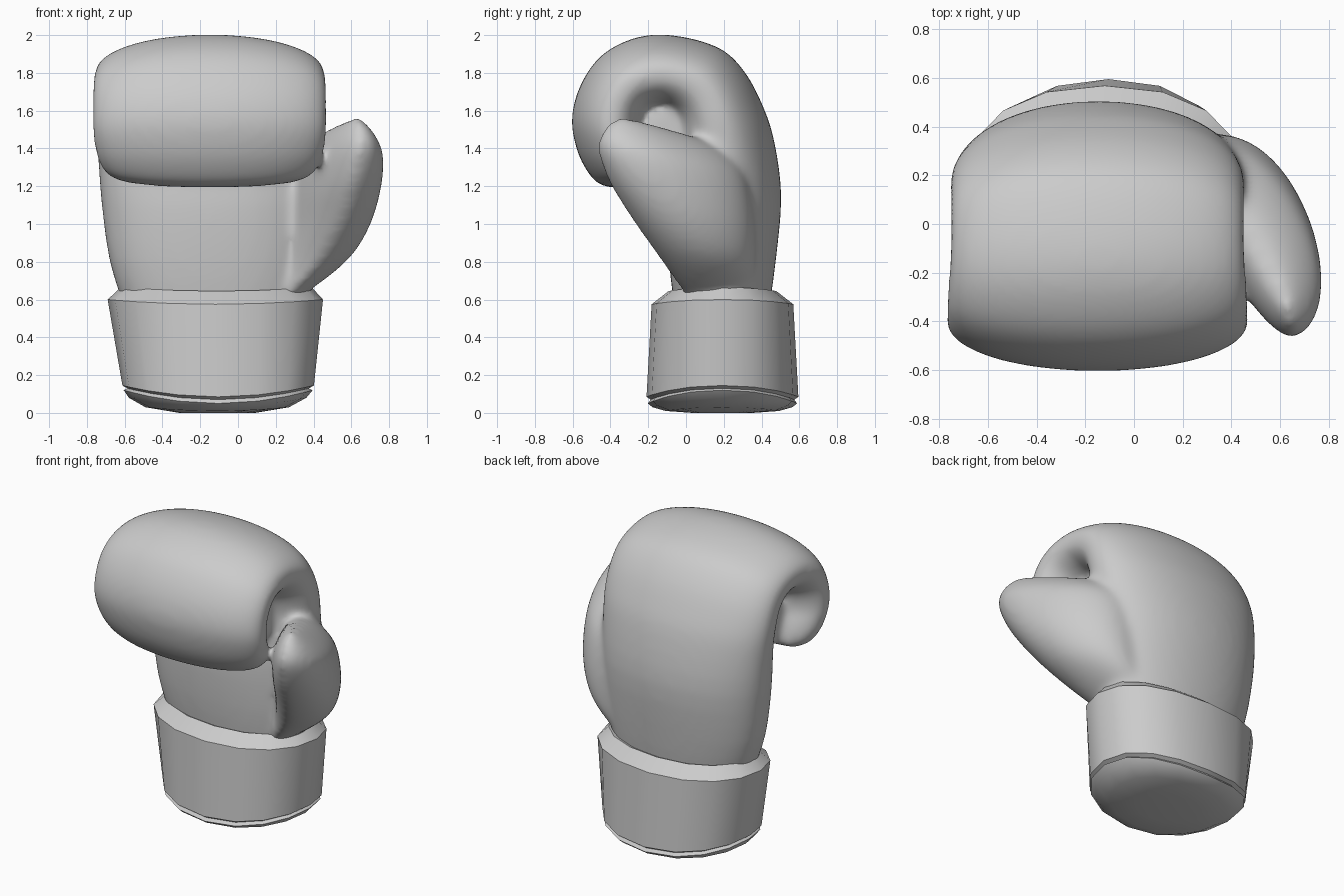
import bpy, bmesh, math
from mathutils import Vector

if "Cube" in bpy.data.objects:
    bpy.data.objects.remove(bpy.data.objects["Cube"])


def oval(n, upper, lower):
    """Unit superellipse points with separate roundness above and below."""
    pts = []
    for i in range(n):
        a = 2 * math.pi * i / n
        c, s = math.cos(a), math.sin(a)
        p = 2 / (upper if s >= 0 else lower)
        pts.append((math.copysign(abs(c) ** p, c), math.copysign(abs(s) ** p, s)))
    return pts


def refine(rows, steps):
    """Smooth in-between rows (Catmull-Rom)."""
    out = []
    for i in range(len(rows) - 1):
        p0, p1, p2 = rows[max(i - 1, 0)], rows[i], rows[i + 1]
        p3 = rows[min(i + 2, len(rows) - 1)]
        for k in range(steps):
            t = k / steps
            out.append([.5 * (2 * b + (c - a) * t + (2 * a - 5 * b + 4 * c - d) * t * t
                              + (3 * b - a - 3 * c + d) * t ** 3)
                        for a, b, c, d in zip(p0, p1, p2, p3)])
    return out + [rows[-1]]


def loft(bm, rings):
    """Skin a list of point rings and close both ends."""
    loops = [[bm.verts.new(p) for p in ring] for ring in rings]
    n = len(loops[0])
    for a, b in zip(loops, loops[1:]):
        for i in range(n):
            j = (i + 1) % n
            bm.faces.new((a[i], a[j], b[j], b[i]))
    bm.faces.new(loops[0][::-1])
    bm.faces.new(loops[-1])


def make_object(name, bm):
    bmesh.ops.recalc_face_normals(bm, faces=bm.faces[:])
    mesh = bpy.data.meshes.new(name)
    bm.to_mesh(mesh)
    bm.free()
    obj = bpy.data.objects.new(name, mesh)
    bpy.context.collection.objects.link(obj)
    return obj


def section(center, u, v, shape):
    return [center + u * a + v * b for a, b in shape]


# Padded hand: outer y, z, inner y, z, centre x, half width along the curl
hand = [
    (.44, .55, -.06, .55, -.12, .48),
    (.475, .80, -.09, .80, -.135, .545),
    (.505, 1.15, -.10, 1.10, -.145, .58),
    (.465, 1.45, -.07, 1.36, -.15, .595),
    (.405, 1.63, -.06, 1.47, -.15, .605),
    (.315, 1.80, -.07, 1.54, -.15, .605),
    (.19, 1.925, -.10, 1.58, -.15, .605),
    (-.01, 1.99, -.14, 1.60, -.15, .605),
    (-.20, 2.0, -.17, 1.59, -.15, .61),
    (-.36, 1.95, -.19, 1.58, -.15, .615),
    (-.48, 1.86, -.20, 1.56, -.15, .62),
    (-.57, 1.71, -.205, 1.53, -.15, .62),
    (-.605, 1.55, -.20, 1.47, -.15, .62),
    (-.58, 1.40, -.17, 1.42, -.15, .61),
    (-.53, 1.29, -.15, 1.38, -.15, .59),
    (-.46, 1.21, -.13, 1.33, -.15, .55),
    (-.36, 1.19, -.11, 1.29, -.15, .48),
]
# Thumb: front end xyz, back end xyz, outer thickness, inner thickness
thumb = [
    (.22, .02, .58, .12, .32, .56, .08, .03),
    (.38, -.07, .72, .18, .34, .68, .17, .08),
    (.51, -.16, .86, .22, .34, .80, .23, .12),
    (.59, -.28, 1.03, .25, .34, .95, .26, .13),
    (.64, -.40, 1.22, .27, .33, 1.10, .265, .13),
    (.67, -.46, 1.38, .29, .30, 1.24, .24, .12),
    (.67, -.45, 1.47, .31, .25, 1.33, .185, .10),
    (.65, -.40, 1.54, .34, .18, 1.40, .11, .06),
    (.63, -.34, 1.57, .38, .11, 1.44, .04, .02),
]
bm = bmesh.new()
shape = oval(48, 2.05, 2.3)
loft(bm, [section(Vector((x, (oy + iy) / 2, (oz + iz) / 2)), Vector((w, 0, 0)),
                  Vector((0, (oy - iy) / 2, (oz - iz) / 2)), shape)
          for oy, oz, iy, iz, x, w in refine(hand, 3)])
rings = []
for r in refine(thumb, 3):
    f, b, outer, inner = Vector(r[:3]), Vector(r[3:6]), r[6], r[7]
    d = (f - b) / 2
    side = Vector((-d.y, d.x, 0)).normalized()
    rings.append([(f + b) / 2 + d * p + side * q * (outer if q > 0 else inner)
                  for p, q in oval(36, 2.1, 2.2)])
loft(bm, rings)
# Padding that closes the hollow inside the curl
loft(bm, [section(Vector((x, -.12, 1.46)), Vector((0, .15 * s, 0)),
                  Vector((0, 0, .2 * s)), oval(24, 2, 2))
          for x, s in ((-.57, .7), (-.52, 1), (.22, 1), (.27, .7))])
glove = make_object("padded_hand_and_thumb", bm)

# Blend hand, thumb and padding into one soft skin
rem = glove.modifiers.new("Blend", 'REMESH')
rem.mode = 'VOXEL'
rem.voxel_size = .02
rem.use_smooth_shade = True
smooth = glove.modifiers.new("Soften", 'SMOOTH')
smooth.factor = .5
smooth.iterations = 20

# Cuff with rounded base, lip, groove and bevelled collar:
# half x, half y, centre x, z, extra height at the sides
cuff = [
    (.20, .16, -.11, .0, .0),
    (.38, .30, -.11, .01, .02),
    (.47, .37, -.108, .03, .05),
    (.50, .395, -.105, .05, .07),
    (.48, .38, -.105, .07, .06),
    (.507, .402, -.105, .085, .06),
    (.57, .375, -.12, .575, .025),
    (.505, .285, -.115, .645, .02),
    (.44, .23, -.115, .62, .02),
]
bm = bmesh.new()
shape = oval(16, 2.2, 2.2)
loft(bm, [[Vector((x + hx * a, .193 + hy * b, z + lift * a * a)) for a, b in shape]
          for hx, hy, x, z, lift in cuff])
wrist = make_object("wrist_cuff", bm)
bpy.context.view_layer.objects.active = wrist
wrist.select_set(True)
bpy.ops.object.shade_smooth_by_angle(angle=math.radians(30))
